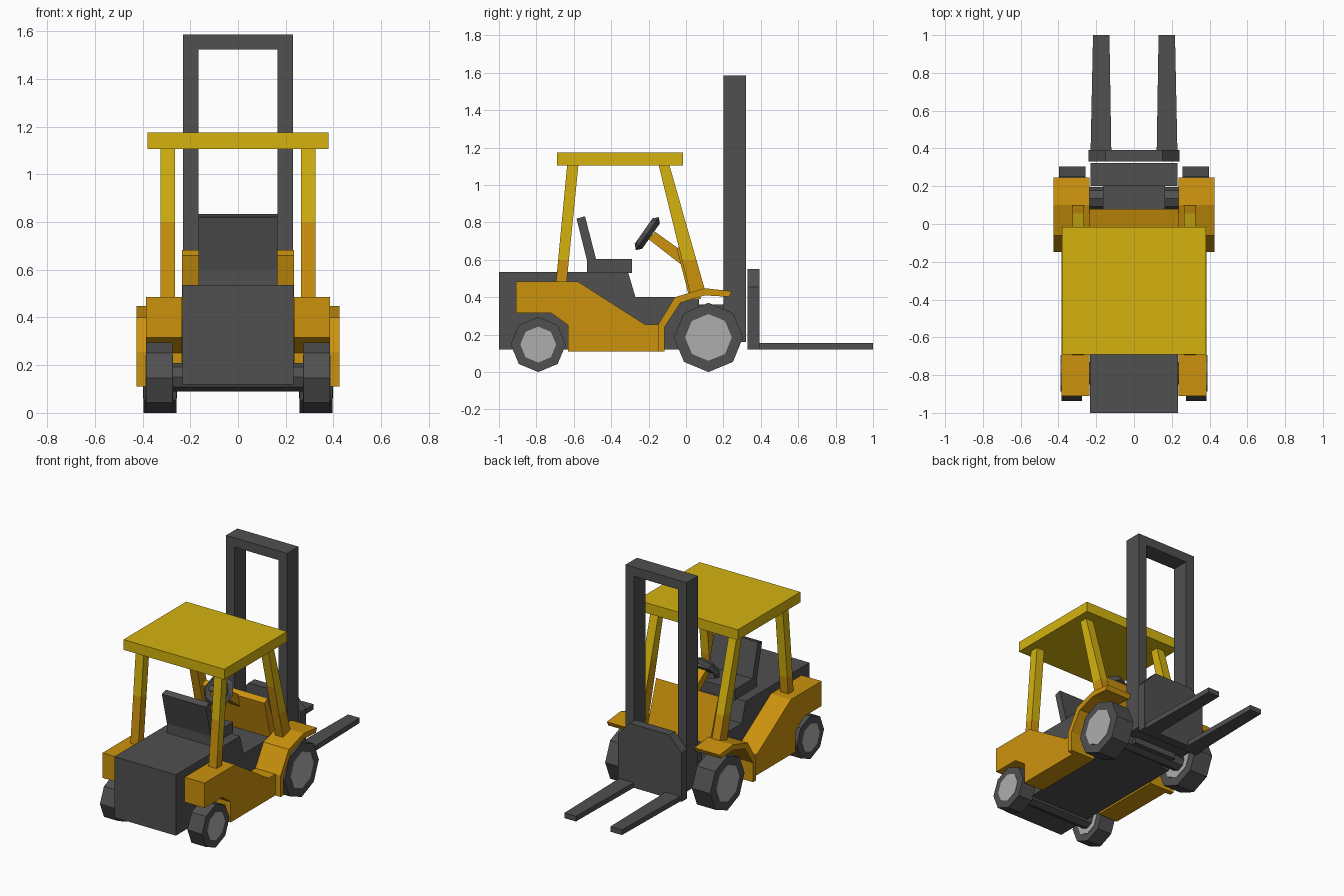
import bpy, bmesh, math
from mathutils import Vector

if "Cube" in bpy.data.objects:
    bpy.data.objects.remove(bpy.data.objects["Cube"])


def material(name, rgb):
    m = bpy.data.materials.new(name)
    m.diffuse_color = (*rgb, 1)
    m.use_nodes = True
    m.node_tree.nodes["Principled BSDF"].inputs["Base Color"].default_value = m.diffuse_color
    return m


DARK = material("dark_grey", (0.08, 0.08, 0.08))
ORANGE = material("orange", (0.60, 0.29, 0.004))
YELLOW = material("yellow", (0.66, 0.45, 0.005))
HUB = material("light_grey", (0.42, 0.42, 0.42))


def prism(name, mat, profile, lo, hi, axis="x", mirror=False):
    """Extrude a 2D profile from lo to hi along an axis."""
    place = {"x": lambda a, b, t: (t, a, b),
             "y": lambda a, b, t: (a, t, b),
             "z": lambda a, b, t: (a, b, t)}[axis]
    bm = bmesh.new()
    face = bm.faces.new([bm.verts.new(place(a, b, lo)) for a, b in profile])
    ext = bmesh.ops.extrude_face_region(bm, geom=[face])
    new = [v for v in ext["geom"] if isinstance(v, bmesh.types.BMVert)]
    bmesh.ops.translate(bm, verts=new, vec=Vector(place(0, 0, hi - lo)))
    bmesh.ops.recalc_face_normals(bm, faces=bm.faces[:])
    me = bpy.data.meshes.new(name)
    bm.to_mesh(me)
    bm.free()
    me.materials.append(mat)
    ob = bpy.data.objects.new(name, me)
    bpy.context.collection.objects.link(ob)
    if mirror:
        ob.modifiers.new("mirror", "MIRROR").use_axis = (True, False, False)
    return ob


def rect(a0, a1, b0, b1):
    return [(a0, b0), (a1, b0), (a1, b1), (a0, b1)]


def ngon(y, z, r, n=8):
    return [(y + r * math.sin(math.tau * i / n), z + r * math.cos(math.tau * i / n))
            for i in range(n)]


# Chassis, with the engine block behind and a low floor
prism("chassis", DARK, [(-1, .12), (-1, .535), (-.31, .535), (-.27, .4),
                        (.07, .4), (.07, .12)], -.232, .232)
prism("chassis_nose", DARK, rect(.06, .21, .12, .36), -.165, .165)

# Side panels and front fenders
prism("side_panel", ORANGE, [(-.91, .315), (-.91, .485), (-.58, .485), (-.22, .255),
                             (-.13, .255), (-.13, .11), (-.63, .11), (-.63, .25),
                             (-.72, .315)], .235, .385, mirror=True)
prism("front_fender", ORANGE, [(-.148, .11), (-.148, .255), (-.06, .40), (.10, .448),
                               (.245, .432), (.23, .402), (.10, .41), (-.03, .37),
                               (-.115, .24), (-.115, .11)], .235, .425, mirror=True)

# Dashboard and steering
prism("dashboard", ORANGE, [(-.05, .66), (-.015, .682), (.08, .39), (.02, .39)],
      -.235, .235)
prism("steering_column", ORANGE, [(-.20, .71), (-.165, .75), (-.04, .66), (-.02, .57)],
      -.035, .035)
bpy.ops.mesh.primitive_torus_add(major_segments=8, minor_segments=4, major_radius=.083,
                                 minor_radius=.024, location=(0, -.207, .74),
                                 rotation=(math.radians(55), 0, 0))
wheel = bpy.context.object
wheel.name = "steering_wheel"
wheel.data.materials.append(DARK)
prism("steering_spoke", DARK, [(-.225, .735), (-.205, .72), (-.185, .75), (-.205, .765)],
      -.08, .08)

# Seat
prism("seat_cushion", DARK, rect(-.53, -.29, .53, .605), -.165, .165)
prism("seat_back", DARK, [(-.585, .82), (-.54, .833), (-.48, .60), (-.53, .60)],
      -.165, .165)

# Roof and its posts; the rear-facing and inner faces turn orange low down
prism("roof", YELLOW, rect(-.69, -.015, 1.105, 1.175), -.38, .38)
posts = {"rear_post": [(-.635, 1.11), (-.575, 1.11), (-.638, .48), (-.695, .48)],
         "front_post": [(-.147, 1.11), (-.09, 1.11), (.107, .42), (.022, .42)]}
for name, prof in posts.items():
    ob = prism(name, YELLOW, prof, .265, .325, mirror=True)
    ob.data.materials.append(ORANGE)
    bm = bmesh.new()
    bm.from_mesh(ob.data)
    for h in (.6, .8):
        bmesh.ops.bisect_plane(bm, geom=bm.verts[:] + bm.edges[:] + bm.faces[:],
                               plane_co=(0, 0, h), plane_no=(0, 0, 1))
    for f in bm.faces:
        limit = .8 if f.normal.y < -.5 or f.normal.x < -.5 else .6
        f.material_index = int(f.calc_center_median().z < limit)
    bm.to_mesh(ob.data)
    bm.free()

# Mast: two uprights with cross bars
prism("mast_upright", DARK, rect(.2, .322, .16, 1.585), .165, .23, mirror=True)
prism("mast_top_bar", DARK, rect(.2, .322, 1.522, 1.585), -.166, .166)
prism("mast_bottom_bar", DARK, rect(.2, .322, .16, .26), -.166, .166)

# Carriage plate with cut corners, and forks
prism("carriage_plate", DARK, [(-.24, .12), (.24, .12), (.24, .455), (.15, .552),
                               (-.15, .552), (-.24, .455)], .33, .392, "y")
prism("fork", DARK, [(.12, .38), (.23, .38), (.217, 1), (.13, 1)],
      .12, .155, "z", mirror=True)

# Wheels, hubs showing on both sides, and axles
for name, y, r, hub, x0, x1 in (("front", .12, .185, .125, .258, .396),
                                ("rear", -.79, .147, .096, .275, .385)):
    prism(name + "_tyre", DARK, ngon(y, r, r), x0, x1, mirror=True)
    prism(name + "_hub", HUB, ngon(y, r, hub), x0 - .003, x1 + .003, mirror=True)
prism("front_axle", DARK, ngon(.135, .16, .06), -.262, .262)
prism("rear_axle", DARK, ngon(-.79, .15, .06), -.28, .28)
